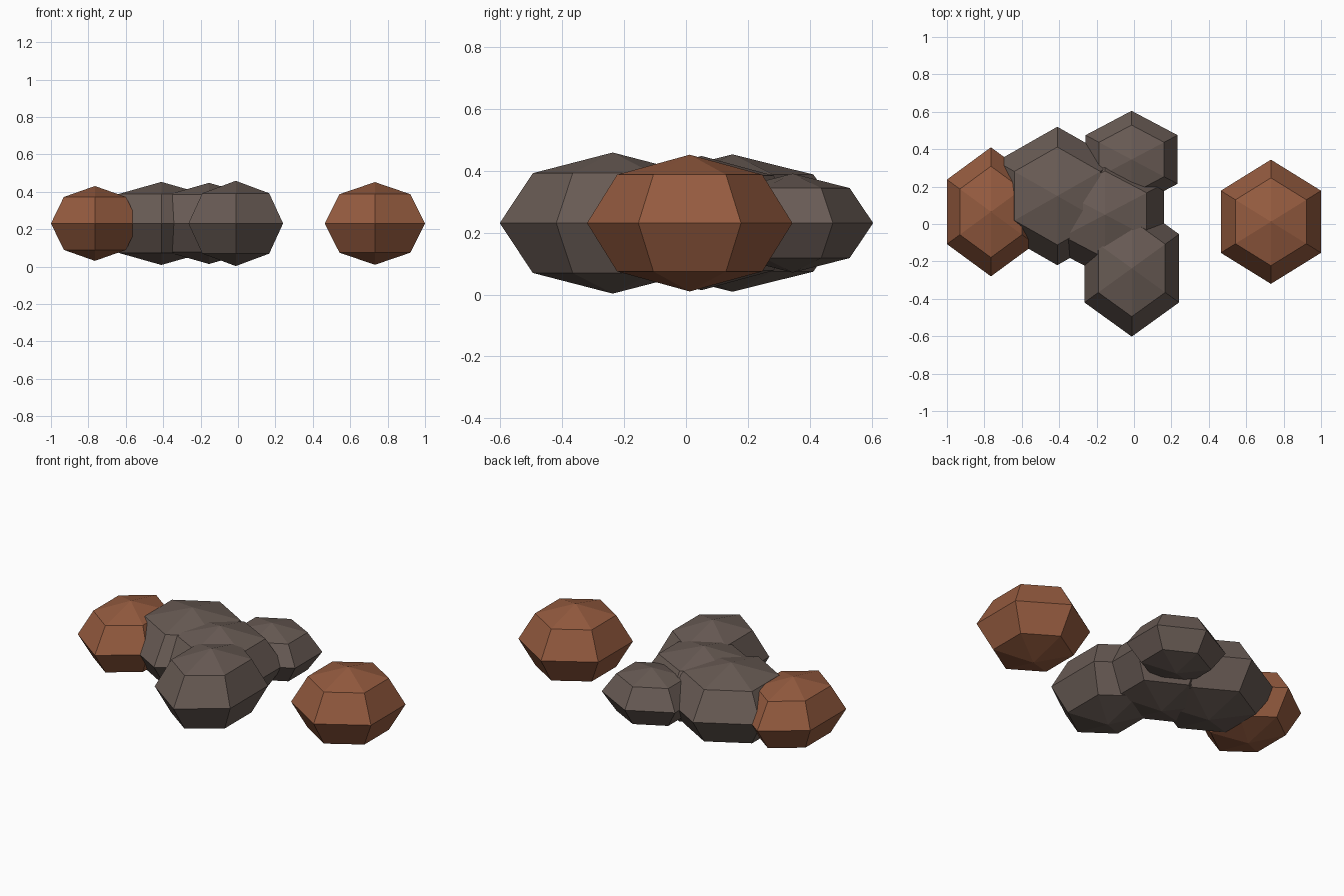
import bpy, bmesh, math
from mathutils import Matrix

if "Cube" in bpy.data.objects:
    bpy.data.objects.remove(bpy.data.objects["Cube"])


def material(name, rgb):
    m = bpy.data.materials.new(name)
    m.diffuse_color = (*rgb, 1)
    m.use_nodes = True
    m.node_tree.nodes["Principled BSDF"].inputs["Base Color"].default_value = m.diffuse_color
    return m


STONE = material("stone_grey", (0.14, 0.105, 0.09))
RUST = material("rust_brown", (0.30, 0.105, 0.05))


def rock(name, centre, half_width, ry, rz, mat):
    """Six-sided, four-ring boulder with corners pointing along y."""
    bm = bmesh.new()
    bmesh.ops.create_uvsphere(bm, u_segments=6, v_segments=4, radius=1)
    rx = half_width / math.cos(math.pi / 6)
    bm.transform(Matrix.Translation(centre) @ Matrix.Diagonal((rx, ry, rz, 1)))
    me = bpy.data.meshes.new(name)
    bm.to_mesh(me)
    bm.free()
    me.materials.append(mat)
    ob = bpy.data.objects.new(name, me)
    bpy.context.collection.objects.link(ob)


# Cluster of grey rocks
rock("left_grey_rock", (-0.41, 0.15, 0.231), 0.325, 0.37, 0.222, STONE)
rock("middle_grey_rock", (-0.155, 0.05, 0.231), 0.315, 0.33, 0.217, STONE)
rock("front_grey_rock", (-0.012, -0.237, 0.231), 0.253, 0.365, 0.228, STONE)
rock("back_grey_rock", (-0.013, 0.345, 0.231), 0.246, 0.26, 0.16, STONE)

# Rust rocks at either end
rock("left_rust_rock", (-0.765, 0.065, 0.231), 0.235, 0.345, 0.20, RUST)
rock("right_rust_rock", (0.732, 0.012, 0.231), 0.268, 0.332, 0.221, RUST)
